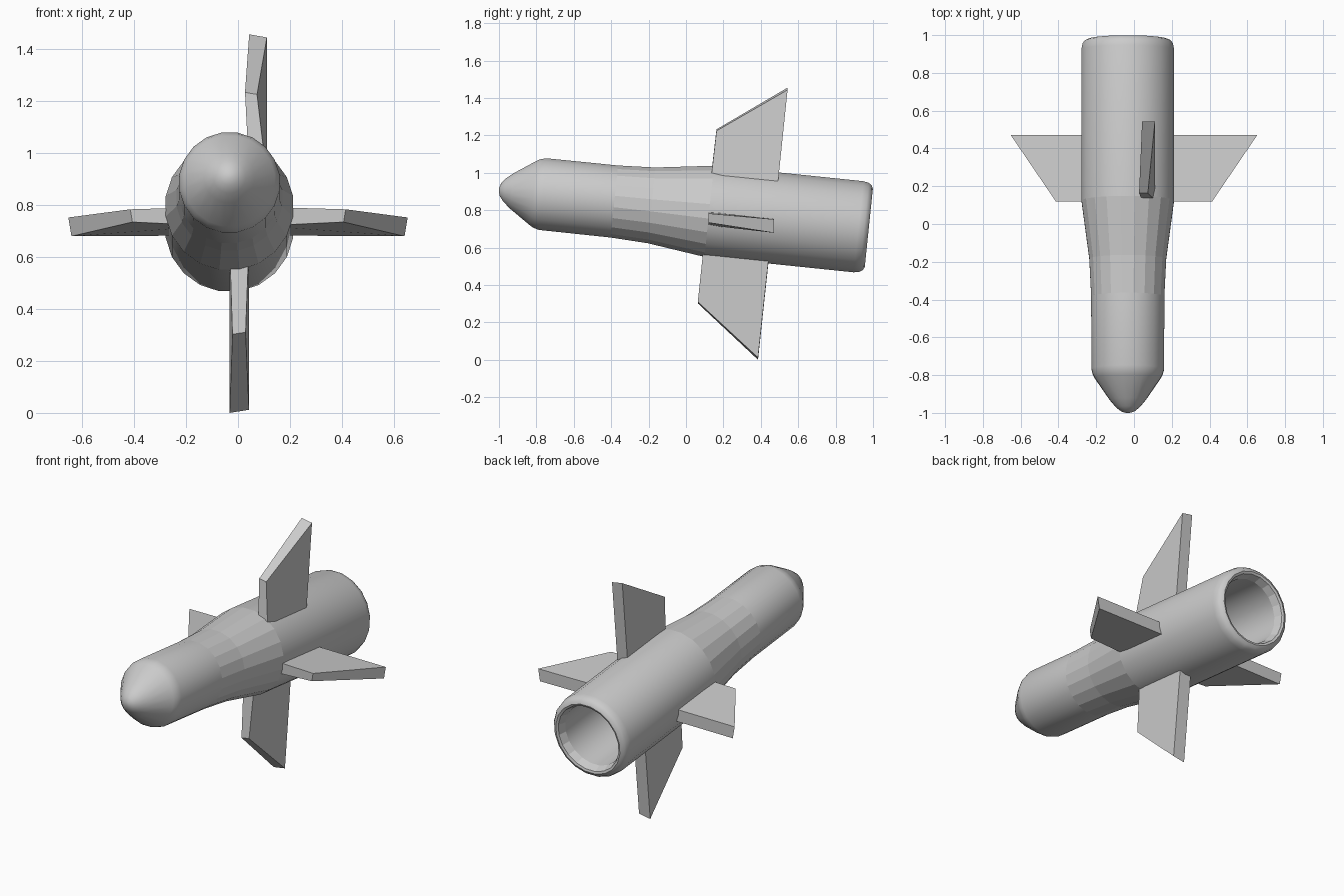
import bpy, bmesh, math
from mathutils import Vector

if "Cube" in bpy.data.objects:
    bpy.data.objects.remove(bpy.data.objects["Cube"])

SIDES = 20
TILT = math.radians(5.9)
NOSE = Vector((-0.033, -1.0, 0.91))
AXIS = Vector((0, math.cos(TILT), -math.sin(TILT)))
UP = Vector((0, math.sin(TILT), math.cos(TILT)))
RIGHT = Vector((1, 0, 0))
L = 1.988


def add_object(name, bm):
    bmesh.ops.recalc_face_normals(bm, faces=bm.faces)
    mesh = bpy.data.meshes.new(name)
    bm.to_mesh(mesh)
    bm.free()
    obj = bpy.data.objects.new(name, mesh)
    bpy.context.collection.objects.link(obj)
    return obj


# Body: tilted lathe, (distance from nose, radius), ending in a hollow bore
profile = [(0, 0.01), (0.008, 0.035), (0.03, 0.063), (0.07, 0.097),
           (0.185, 0.176), (0.205, 0.187), (0.235, 0.195),
           (0.62, 0.196), (0.82, 0.206), (1.13, 0.248),
           (L - 0.055, 0.248), (L - 0.025, 0.242), (L - 0.008, 0.23),
           (L, 0.213), (L - 0.005, 0.2), (L - 0.05, 0.185), (L - 0.5, 0.185)]
TAPER = (7, 8)      # segments left flat shaded
CHAMFER = 14

bm = bmesh.new()
rings = []
for t, r in profile:
    ring = []
    for i in range(SIDES):
        a = 2 * math.pi * (i + 0.5) / SIDES
        ring.append(bm.verts.new(NOSE + AXIS * t + RIGHT * (r * math.cos(a)) + UP * (r * math.sin(a))))
    rings.append(ring)
for a, b in zip(rings, rings[1:]):
    for i in range(SIDES):
        j = (i + 1) % SIDES
        bm.faces.new((a[i], a[j], b[j], b[i]))
bm.faces.new(rings[0])
bm.faces.new(rings[-1])
body = add_object("body", bm)

bpy.context.view_layer.objects.active = body
body.select_set(True)
bpy.ops.object.shade_smooth_by_angle(angle=math.radians(32))
for poly in body.data.polygons:
    if poly.index // SIDES in TAPER + (CHAMFER,):
        poly.use_smooth = False


# Fins: four corner centres (root front, leading corner, tip, root rear)
def fin(name, corners, half):
    half = Vector(half)
    bm = bmesh.new()
    sheets = []
    for side in (-1, 1):
        sheet = []
        for k, c in enumerate(corners):
            scale = 0.68 if k == 1 else 1.0      # leading corner is thinner
            sheet.append(bm.verts.new(Vector(c) + half * side * scale))
        sheets.append(sheet)
    lo, hi = sheets
    bm.faces.new(lo)
    bm.faces.new(hi)
    for i in range(4):
        j = (i + 1) % 4
        bm.faces.new((lo[i], lo[j], hi[j], hi[i]))
    return add_object(name, bm)


for name, s in (("right_fin", 1), ("left_fin", -1)):
    fin(name, [(s * 0.1, 0.12, 0.755), (s * 0.41, 0.12, 0.758),
               (s * 0.646, 0.47, 0.715), (s * 0.1, 0.47, 0.718)],
        (s * 0.006, 0, 0.036))

fin("top_fin", [(0.078, 0.125, 0.9), (0.05, 0.163, 1.228),
                (0.077, 0.543, 1.449), (0.077, 0.483, 0.87)], (0.034, 0, -0.006))
fin("bottom_fin", [(0.005, 0.1, 0.65), (0.004, 0.063, 0.306),
                   (0.005, 0.385, 0.006), (0.005, 0.451, 0.62)], (0.037, 0, 0.006))
